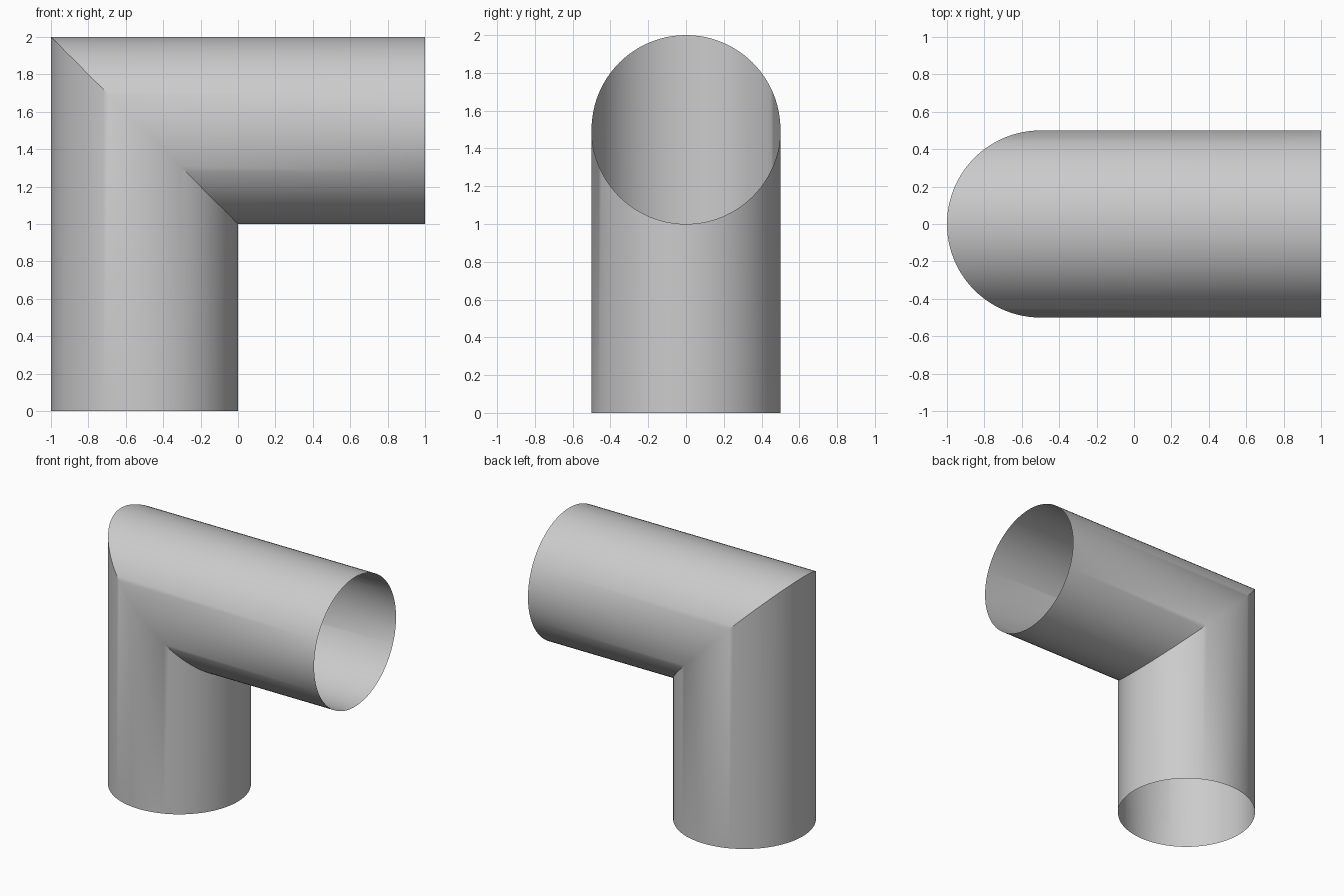
import bpy
import bmesh
from math import cos, sin, pi, radians

cube = bpy.data.objects.get("Cube")
if cube:
    bpy.data.objects.remove(cube, do_unlink=True)

RADIUS = 0.5
SIDES = 96

# Plain grey for the whole pipe
grey = bpy.data.materials.new("light grey")
grey.use_nodes = True
colour = (0.6, 0.6, 0.6, 1)
grey.diffuse_color = colour
grey.node_tree.nodes["Principled BSDF"].inputs["Base Color"].default_value = colour

# Open, thin-walled elbow: bottom rim, diagonal mitre ring, side rim
bm = bmesh.new()
bottom_rim, mitre, side_rim = [], [], []
for i in range(SIDES):
    angle = 2 * pi * i / SIDES
    x = RADIUS * (cos(angle) - 1)
    y = RADIUS * sin(angle)
    z = 1 - x
    bottom_rim.append(bm.verts.new((x, y, 0)))
    mitre.append(bm.verts.new((x, y, z)))
    side_rim.append(bm.verts.new((1, y, z)))

# Upright leg, then horizontal leg
for lower, upper in ((bottom_rim, mitre), (mitre, side_rim)):
    for i in range(SIDES):
        j = (i + 1) % SIDES
        bm.faces.new((lower[i], lower[j], upper[j], upper[i]))

mesh = bpy.data.meshes.new("elbow_pipe")
bm.to_mesh(mesh)
bm.free()
mesh.materials.append(grey)
pipe = bpy.data.objects.new("elbow_pipe", mesh)
bpy.context.collection.objects.link(pipe)

# Smooth walls with a crisp mitre edge
bpy.ops.object.select_all(action='DESELECT')
pipe.select_set(True)
bpy.context.view_layer.objects.active = pipe
bpy.ops.object.shade_smooth_by_angle(angle=radians(30))
